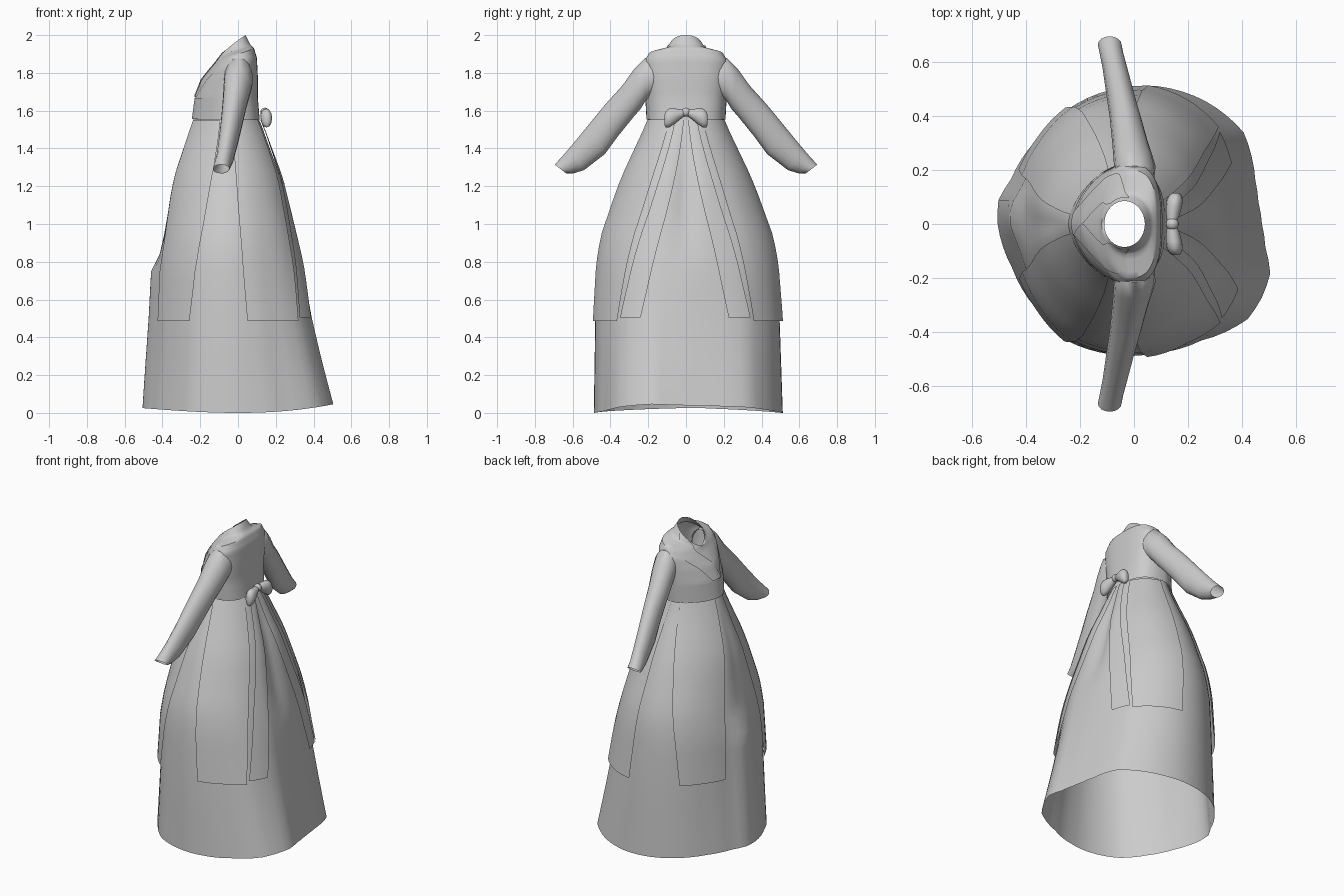
import bpy, bmesh, math
from mathutils import Vector

cube = bpy.data.objects.get("Cube")
if cube:
    bpy.data.objects.remove(cube)

cloth = bpy.data.materials.new("grey_cloth")
cloth.use_nodes = True
GREY = (0.6, 0.6, 0.6, 1)
cloth.diffuse_color = GREY
cloth.node_tree.nodes["Principled BSDF"].inputs["Base Color"].default_value = GREY


def lerp(a, b, t):
    return a + (b - a) * t


def power(value, exponent):
    return math.copysign(abs(value) ** exponent, value)


def sample(rows, key):
    """Interpolate a table whose first column is the ascending key."""
    key = min(max(key, rows[0][0]), rows[-1][0])
    for low, high in zip(rows, rows[1:]):
        if key <= high[0]:
            t = (key - low[0]) / (high[0] - low[0])
            return [lerp(a, b, t) for a, b in zip(low, high)]


def loft(name, rings, closed=True, cap=False, angle=50):
    """Skin a list of point rings into one smooth surface."""
    bm = bmesh.new()
    grid = [[bm.verts.new(p) for p in ring] for ring in rings]
    count = len(grid[0])
    for lower, upper in zip(grid, grid[1:]):
        for i in range(count if closed else count - 1):
            j = (i + 1) % count
            bm.faces.new((lower[i], lower[j], upper[j], upper[i]))
    if cap:
        bm.faces.new(grid[0])
        bm.faces.new(grid[-1])
    bmesh.ops.recalc_face_normals(bm, faces=bm.faces)
    mesh = bpy.data.meshes.new(name)
    bm.to_mesh(mesh)
    bm.free()
    mesh.materials.append(cloth)
    obj = bpy.data.objects.new(name, mesh)
    bpy.context.collection.objects.link(obj)
    bpy.ops.object.select_all(action="DESELECT")
    obj.select_set(True)
    bpy.context.view_layer.objects.active = obj
    bpy.ops.object.shade_smooth_by_angle(angle=math.radians(angle))
    return obj


# Skirt: height, front x, back x, half width
SKIRT = [(0, -.505, .505, .503), (.5, -.455, .4, .49), (.75, -.435, .355, .475),
         (.84, -.418, .335, .465), (.94, -.4, .31, .445), (1.13, -.37, .265, .38),
         (1.25, -.345, .235, .335), (1.52, -.25, .13, .21), (1.6, -.22, .09, .18)]
# Hem outline: angle from the back, radius
HEM = [(0, .474), (10, .468), (20, .478), (30, .503), (40, .53), (60, .528), (80, .52),
       (100, .506), (120, .492), (140, .478), (160, .485), (170, .51), (180, .505),
       (200, .48), (220, .48), (240, .5), (260, .492), (280, .488), (300, .5),
       (320, .55), (330, .547), (340, .537), (350, .494), (360, .474)]


def skirt_point(deg, z, lift=0):
    _, front, back, half = sample(SKIRT, z)
    a = math.radians(deg)
    c, s = math.cos(a), math.sin(a)
    radius = sample(HEM, deg % 360)[1] / .505
    radius = lerp(1, radius, max(0, 1 - z / 1.5))
    # Soft folds fall from the waist; one front crease stops below the knee
    fold = max(0, math.sin(math.pi * (z - .8) / .8)) if z > .8 else 0
    radius -= .1 * fold * math.exp(-((deg + 180) % 360 - 180) ** 2 / 80)
    radius -= .05 * fold * math.exp(-(deg % 360 - 180) ** 2 / 120)
    if z < .8:
        radius += .09 * z * math.exp(-(deg % 360 - 177) ** 2 / 100)
    # The front tapers toward the waist
    taper = 1 + .3 * min(max((z - .9) / .6, 0), 1) if c < 0 else 1
    mid, reach = (front + back) / 2, (back - front) / 2
    x = mid + reach * radius * power(c, taper)
    y = half * radius * power(s, taper)
    z += (.14 + .08 * x) * x * x * max(0, 1 - z / .4)
    return Vector((x, y, z)) + Vector((c, s, .25)) * lift


heights = [0, .15, .3, .5, .65, .75, .84, .94, 1.04, 1.13, 1.25, 1.34, 1.43, 1.52, 1.6]
loft("skirt", [[skirt_point(d, z) for d in range(0, 360, 5)] for z in heights])

# Bodice: level, front z, back z, front x, back x, half width
BODICE = [(0, 1.555, 1.55, -.24, .115, .205), (1, 1.67, 1.67, -.225, .105, .212),
          (2, 1.76, 1.78, -.19, .105, .222), (3, 1.8, 1.88, -.16, .1, .225),
          (4, 1.84, 1.93, -.13, .085, .2), (5, 1.86, 1.95, -.12, .065, .11),
          (6, 1.86, 2, -.11, .04, .085)]


def bodice_point(deg, level, lift=0):
    _, zf, zb, front, back, half = sample(BODICE, level)
    a = math.radians(deg)
    c, s = math.cos(a), math.sin(a)
    # Square across the back, tapered across the chest, round at the neck
    bend = lerp(1.25 if c < 0 else .7, 1, max(0, level - 4) / 2)
    x = lerp(front, back, (1 + power(c, bend)) / 2)
    y = half * power(s, bend)
    return Vector((x, y, lerp(zf, zb, (.5 + c / 2) ** .7))) + Vector((c, s, .5)) * lift


levels = [i / 4 for i in range(25)]
loft("bodice", [[bodice_point(d, v) for d in range(0, 360, 5)] for v in levels])


def patch(name, surface, start, end, rows=16, cols=8, lift=.007, flare=0):
    """Thin cloth on a surface; start and end are (height, angle, angle)."""
    rings = []
    for r in range(rows + 1):
        h, a, b = [lerp(p, q, r / rows) for p, q in zip(start, end)]
        out = lift + flare * (1 - r / rows)
        rings.append([surface(lerp(a, b, c / cols), h, out) for c in range(cols + 1)])
    return loft(name, rings, closed=False)


# Waistband across the front
patch("waistband", bodice_point, (0, 62, 298), (.95, 62, 298), 4, 40, .004)

# Sleeve: top y, top z, under y, under z, centre x, half thickness
SLEEVE = [(.16, 1.87, .17, 1.69, .005, .07), (.215, 1.88, .215, 1.65, .003, .077),
          (.275, 1.82, .24, 1.61, -.005, .072), (.335, 1.735, .275, 1.57, -.015, .066),
          (.43, 1.63, .36, 1.465, -.032, .058), (.52, 1.52, .43, 1.37, -.05, .052),
          (.61, 1.41, .54, 1.285, -.07, .046), (.66, 1.352, .6, 1.267, -.083, .044),
          (.695, 1.315, .635, 1.268, -.09, .044)]


def sleeve_ring(row, side):
    top_y, top_z, low_y, low_z, x, thick = row
    ring = []
    for i in range(16):
        a = math.tau * i / 16
        t = (1 + math.cos(a)) / 2
        ring.append((x + thick * math.sin(a), side * lerp(low_y, top_y, t), lerp(low_z, top_z, t)))
    return ring


# Bow loop: distance from knot, half depth, half height
LOOP = [(0, .015, .014), (.03, .024, .026), (.065, .03, .043), (.09, .03, .05),
        (.108, .022, .042), (.115, .012, .024)]

for side, word in ((1, "left"), (-1, "right")):
    loft(word + "_sleeve", [sleeve_ring(row, side) for row in SLEEVE])
    # Hanging skirt panels and sash tails
    patch(word + "_back_panel", skirt_point, (.48, side * 43, side * 80),
          (1.55, side * 25, side * 82), flare=.014)
    patch(word + "_front_panel", skirt_point, (.48, side * 121, side * 156),
          (1.55, side * 105, side * 165), flare=.014)
    patch(word + "_sash_tail", skirt_point, (.5, side * 27, side * 41),
          (1.55, side * 3, side * 16), lift=.01, flare=.005)
    # Crossed collar lapels
    patch(word + "_lapel", bodice_point, (1, 180 - side * 16, 180 + side * 16),
          (5.8, 180 - side * 100, 180 - side * 50), 20, 8, .006 + .002 * side)
    # Bow loops droop outward from the knot
    rings = []
    for d, deep, tall in LOOP:
        rings.append([(.14 + d * .12 + deep * math.cos(math.tau * i / 12), side * d,
                       1.592 - d * .35 + tall * math.sin(math.tau * i / 12)) for i in range(12)])
    loft(word + "_bow_loop", rings, cap=True)

bpy.ops.mesh.primitive_uv_sphere_add(segments=12, ring_count=8, radius=.024, location=(.142, 0, 1.592))
knot = bpy.context.object
knot.name = "bow_knot"
knot.data.materials.append(cloth)
bpy.ops.object.shade_smooth_by_angle()
